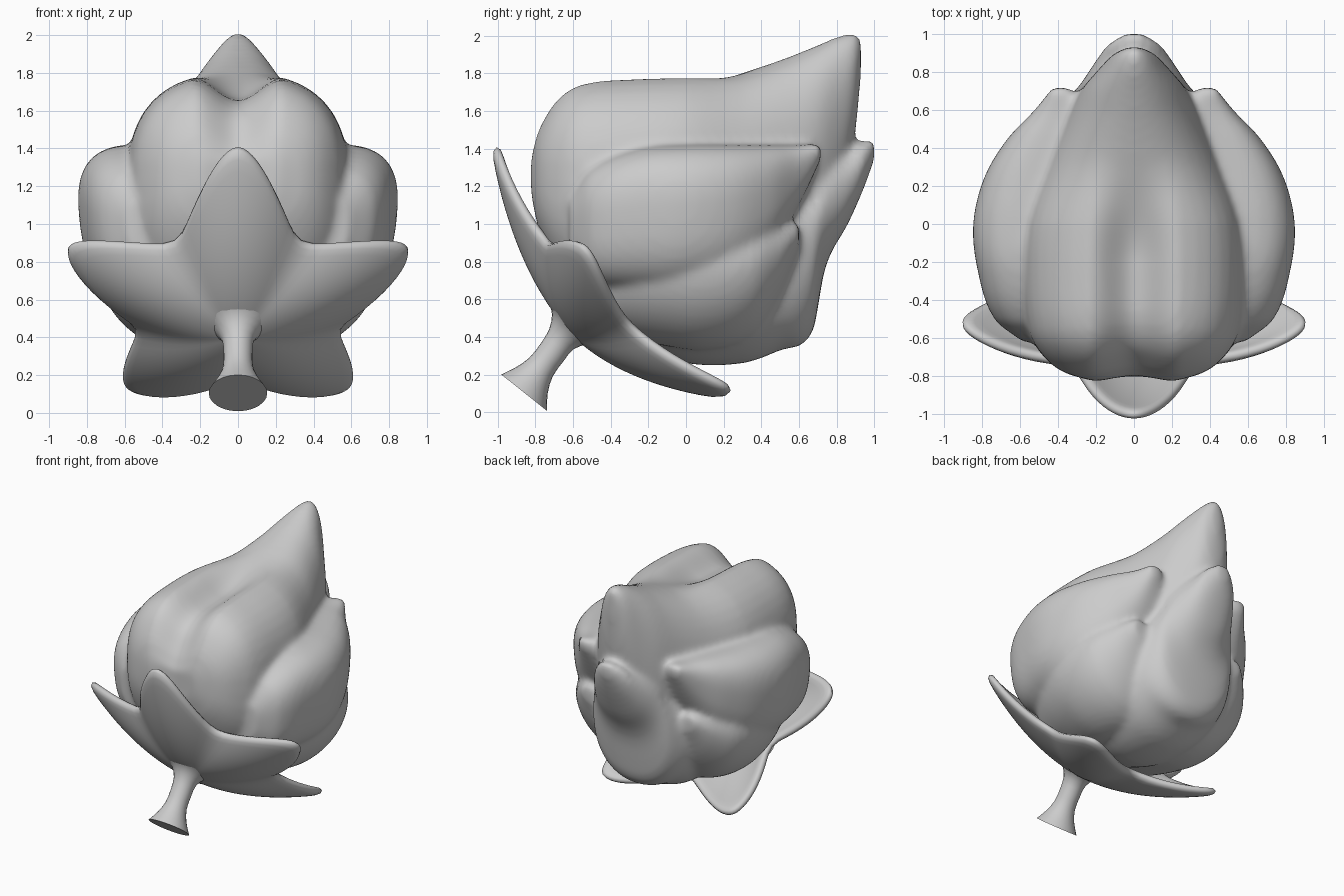
import bpy, bmesh, math
from mathutils import Vector

if "Cube" in bpy.data.objects:
    bpy.data.objects.remove(bpy.data.objects["Cube"])

mat = bpy.data.materials.new("plain grey")
mat.diffuse_color = (0.6, 0.6, 0.6, 1)
mat.use_nodes = True
mat.node_tree.nodes["Principled BSDF"].inputs["Base Color"].default_value = mat.diffuse_color


def finish(bm, name):
    bmesh.ops.recalc_face_normals(bm, faces=bm.faces)
    me = bpy.data.meshes.new(name)
    bm.to_mesh(me)
    bm.free()
    me.materials.append(mat)
    ob = bpy.data.objects.new(name, me)
    bpy.context.collection.objects.link(ob)
    for p in me.polygons:
        p.use_smooth = True
    return ob


def skin(bm, rings):
    n = len(rings[0])
    for a, b in zip(rings, rings[1:]):
        for i in range(n):
            j = (i + 1) % n
            bm.faces.new((a[i], a[j], b[j], b[i]))
    bm.faces.new(rings[0][::-1])
    bm.faces.new(rings[-1])


def smooth_rows(rows, steps=4):
    """Fills in between the given rows along a smooth curve."""
    out = []
    for i in range(len(rows) - 1):
        p0, p1, p2, p3 = (rows[max(i - 1, 0)], rows[i], rows[i + 1],
                          rows[min(i + 2, len(rows) - 1)])
        d = p2[0] - p1[0]
        for k in range(steps):
            t = k / steps
            row = []
            for a, b, c, e in zip(p0, p1, p2, p3):
                m1 = (c - a) / (p2[0] - p0[0]) * d
                m2 = (e - b) / (p3[0] - p1[0]) * d
                row.append((2 * t**3 - 3 * t**2 + 1) * b + (t**3 - 2 * t**2 + t) * m1
                           + (3 * t**2 - 2 * t**3) * c + (t**3 - t**2) * m2)
            out.append(row)
    return out + [rows[-1]]


def lobe(bm, sections, side=1, power=2.5, end_power=None, lean=0):
    """Loft of rounded cross-sections: y, centre x, bottom z, top z, half width."""
    rings = []
    for y, xc, z0, z1, w in smooth_rows(sections):
        pw = power
        if end_power:
            pw += (end_power - power) * min(1, max(0, y / .6))
        ring = []
        for k in range(40):
            a = math.tau * k / 40
            c, s = math.cos(a), math.sin(a)
            px = math.copysign(abs(c) ** (2 / pw), c)
            dz = (z1 - z0) / 2 * math.copysign(abs(s) ** (2 / pw), s)
            ring.append(bm.verts.new((side * (xc + w * px + lean * dz), y, (z0 + z1) / 2 + dz)))
        rings.append(ring)
    skin(bm, rings)


# Closed bud: overlapping petals merged into one skin
crown = [(-.83, 0, 1.12, 1.4, .2), (-.78, 0, .95, 1.54, .37), (-.68, 0, .75, 1.69, .49),
         (-.55, 0, .62, 1.765, .56), (-.3, 0, .55, 1.79, .59), (0, 0, .5, 1.8, .575),
         (.3, 0, .5, 1.81, .47), (.5, 0, .6, 1.87, .38), (.7, 0, .8, 1.95, .28),
         (.82, 0, 1.1, 2.0, .18), (.9, 0, 1.5, 2.01, .1), (.93, 0, 1.8, 1.98, .03)]
upper = [(-.62, .43, .8, 1.15, .15), (-.5, .45, .68, 1.3, .28), (-.25, .48, .64, 1.4, .335),
         (0, .49, .64, 1.42, .35), (.25, .46, .7, 1.42, .32), (.45, .4, .85, 1.42, .26),
         (.6, .36, 1.1, 1.42, .16), (.72, .39, 1.35, 1.43, .04)]
lower = [(-.55, .28, .45, .65, .1), (-.4, .32, .42, .9, .25), (-.15, .37, .36, .98, .32),
         (.1, .4, .33, 1.0, .33), (.35, .38, .4, 1.0, .31), (.5, .38, .6, 1.0, .21),
         (.6, .42, .87, 1.0, .07)]
back = [(-.5, 0, .4, .6, .15), (-.3, 0, .36, .9, .26), (0, 0, .26, 1.0, .38),
        (.3, 0, .26, 1.1, .43), (.5, 0, .33, 1.2, .42), (.67, 0, .42, 1.3, .34),
        (.74, 0, .77, 1.38, .28), (.86, 0, 1.0, 1.4, .2), (.94, 0, 1.18, 1.44, .14),
        (1.0, 0, 1.34, 1.45, .05)]
bm = bmesh.new()
lobe(bm, crown, power=2.65, end_power=2.15)
lobe(bm, back, power=2.2)
for side in (1, -1):
    lobe(bm, upper, side, 2.7, lean=.1)
    lobe(bm, lower, side, 2.1, lean=.33)
bud = finish(bm, "bud_petals")
m = bud.modifiers.new("merge", 'REMESH')
m.mode, m.voxel_size, m.use_smooth_shade = 'VOXEL', .022, True
m = bud.modifiers.new("soften", 'SMOOTH')
m.factor, m.iterations = .5, 8
bpy.context.view_layer.update()
evaluated = bud.evaluated_get(bpy.context.evaluated_depsgraph_get())
merged = bpy.data.meshes.new_from_object(evaluated)
bud.modifiers.clear()
bud.data = merged


def ease(t):
    t = min(1, max(0, t))
    return t * t * (3 - 2 * t)


# Heart-shaped groove along the front and top
for v in merged.vertices:
    x, y, z = v.co
    g = .13 * ease(1 - abs(x) / .25) * ease((.4 - y) / .6)
    up = ease((z - 1.05) / .6)
    v.co.z -= g * up
    v.co.y += .25 * g * ease((z - .9) / .3) * ease((-.4 - y) / .2)
m = bud.modifiers.new("soften", 'SMOOTH')
m.factor, m.iterations = .5, 3

# Calyx: five cupped sepals on the tilted bud axis
origin = Vector((0, -.575, .42))
axis = Vector((0, 1, 1)).normalized()
across = Vector((1, 0, 0))
rise = Vector((0, -1, 1)).normalized()
reach = [.575, .515, .53, .53, .515]
bm = bmesh.new()
STEPS, RINGS = 6, 9
centre = bm.verts.new(origin)
rings = []
for t in [(k + 1) / RINGS for k in range(RINGS)]:
    ring = []
    for leaf in range(5):
        turn = math.tau * leaf / 5
        for i in range(-STEPS, STEPS):
            s = i / STEPS
            w, length = .32 * s, .44 + reach[leaf] * (1 - abs(s) ** 1.8)
            u = t * (w * math.cos(turn) + length * math.sin(turn))
            v = t * (length * math.cos(turn) - w * math.sin(turn))
            h = .39 * math.hypot(u, v) ** 1.8 + .1 * s * s * t * t
            ring.append(bm.verts.new(origin + across * u + rise * v + axis * h))
    rings.append(ring)
n = len(rings[0])
for i in range(n):
    bm.faces.new((centre, rings[0][i], rings[0][(i + 1) % n]))
    for a, b in zip(rings, rings[1:]):
        bm.faces.new((a[i], b[i], b[(i + 1) % n], a[(i + 1) % n]))
calyx = finish(bm, "calyx_sepals")
m = calyx.modifiers.new("thickness", 'SOLIDIFY')
m.thickness, m.offset = .06, 0
m = calyx.modifiers.new("round", 'SUBSURF')
m.levels = m.render_levels = 1

# Flared stem with a flat cut end
bm = bmesh.new()
rings = []
direction = Vector((0, .62, .78))
sideways = direction.cross(across)
for y, z, r in smooth_rows([(-.86, .105, .155), (-.82, .17, .11), (-.77, .24, .08),
                            (-.71, .32, .077), (-.66, .39, .085), (-.61, .44, .13),
                            (-.57, .46, .2)], 2):
    rings.append([bm.verts.new(Vector((0, y, z)) + r * (across * math.cos(a) + sideways * math.sin(a)))
                  for a in (math.tau * k / 24 for k in range(24))])
skin(bm, rings)
stem = finish(bm, "stem")
bpy.ops.object.select_all(action='DESELECT')
for ob in (stem, calyx):
    ob.select_set(True)
bpy.context.view_layer.objects.active = stem
bpy.ops.object.shade_smooth_by_angle(angle=math.radians(50))
